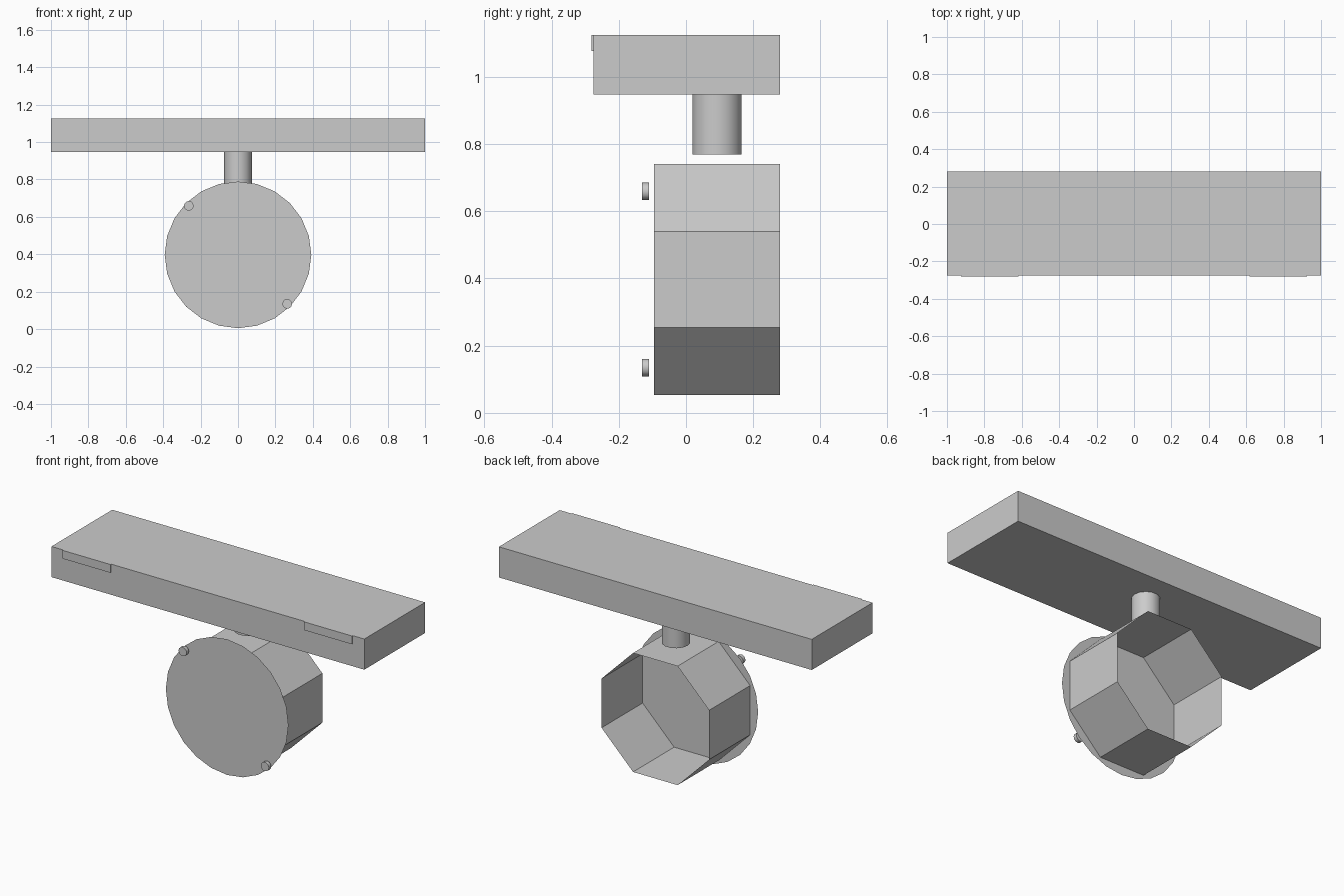
import bpy, bmesh, math
from mathutils import Matrix

if "Cube" in bpy.data.objects:
    bpy.data.objects.remove(bpy.data.objects["Cube"])

grey = bpy.data.materials.new("plain_grey")
grey.diffuse_color = (0.6, 0.6, 0.6, 1)
grey.use_nodes = True
grey.node_tree.nodes["Principled BSDF"].inputs["Base Color"].default_value = grey.diffuse_color


def finish(name, bm, smooth=False):
    mesh = bpy.data.meshes.new(name)
    bm.to_mesh(mesh)
    bm.free()
    mesh.materials.append(grey)
    obj = bpy.data.objects.new(name, mesh)
    bpy.context.collection.objects.link(obj)
    if smooth:
        bpy.ops.object.select_all(action='DESELECT')
        obj.select_set(True)
        bpy.context.view_layer.objects.active = obj
        bpy.ops.object.shade_smooth_by_angle(angle=math.radians(40))
    return obj


def box(name, x0, x1, y0, y1, z0, z1):
    bm = bmesh.new()
    bmesh.ops.create_cube(bm, size=1)
    bmesh.ops.scale(bm, verts=bm.verts, vec=(x1 - x0, y1 - y0, z1 - z0))
    bmesh.ops.translate(bm, verts=bm.verts,
                        vec=((x0 + x1) / 2, (y0 + y1) / 2, (z0 + z1) / 2))
    return finish(name, bm)


def cylinder(name, centre, radius, depth, sides, axis='Z', turn=0.0, open_back=False, smooth=True):
    bm = bmesh.new()
    bmesh.ops.create_cone(bm, cap_ends=True, segments=sides, radius1=radius,
                          radius2=radius, depth=depth)
    if open_back:  # remove the cap that ends up facing -Z, i.e. +Y after tilting
        bmesh.ops.delete(bm, geom=[f for f in bm.faces if f.normal.z < -0.9],
                         context='FACES_ONLY')
    m = Matrix.Rotation(turn, 4, 'Z')
    if axis == 'Y':
        m = Matrix.Rotation(math.pi / 2, 4, 'X') @ m
    bm.transform(Matrix.Translation(centre) @ m)
    return finish(name, bm, smooth)


# top beam with two thin plates on its front edge
box("beam", -1, 1, -0.275, 0.28, 0.948, 1.125)
for side, x0, x1 in (("left", -0.925, -0.618), ("right", 0.618, 0.925)):
    box("front_plate_" + side, x0, x1, -0.281, -0.274, 1.077, 1.125)

# round post under the beam
cylinder("post", (0, 0.0925, 0.859), 0.0745, 0.18, 14, turn=math.pi / 2)

# eight-sided housing, hollow and open at the back
cylinder("housing", (0, 0.0925, 0.397), 0.372, 0.375, 8, 'Y',
         turn=math.pi / 8, open_back=True, smooth=False)

# flat round face in front of the housing
bm = bmesh.new()
bmesh.ops.create_circle(bm, cap_ends=True, segments=24, radius=0.392)
bm.transform(Matrix.Translation((0, -0.099, 0.397)) @ Matrix.Rotation(math.pi / 2, 4, 'X'))
finish("round_face", bm)

# two small knobs on opposite sides of the face
for name, s in (("upper_knob", -1), ("lower_knob", 1)):
    cylinder(name, (s * 0.263, -0.12, 0.397 - s * 0.262), 0.026, 0.021, 12, 'Y')
